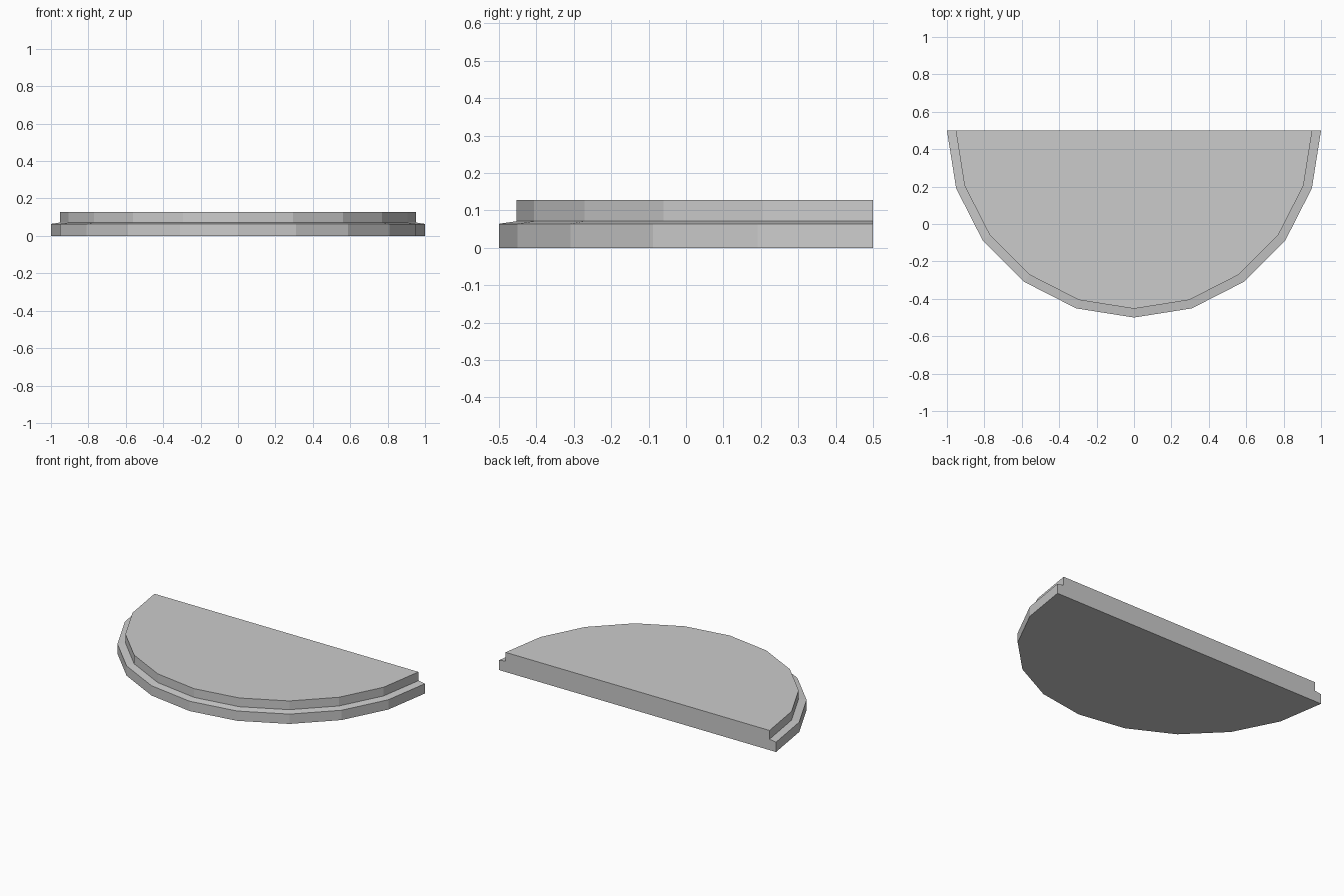
import bpy
import bmesh
from math import cos, sin, pi

cube = bpy.data.objects.get("Cube")
if cube:
    bpy.data.objects.remove(cube, do_unlink=True)

SEGMENTS = 10
BACK_Y = 0.5
# Side profile as (radius, height): outer wall, sloped ledge, raised wall
PROFILE = [(1.0, 0.0), (1.0, 0.064), (0.953, 0.071), (0.953, 0.128)]

grey = bpy.data.materials.new("light_grey")
grey.use_nodes = True
colour = (0.6, 0.6, 0.6, 1.0)
grey.diffuse_color = colour
grey.node_tree.nodes["Principled BSDF"].inputs["Base Color"].default_value = colour


def half_ring(bm, radius, height):
    """Half circle of vertices bulging towards the front."""
    return [bm.verts.new((radius * cos(pi * i / SEGMENTS),
                          BACK_Y - radius * sin(pi * i / SEGMENTS),
                          height)) for i in range(SEGMENTS + 1)]


bm = bmesh.new()
rings = [half_ring(bm, r, z) for r, z in PROFILE]

# Curved walls and ledge
for low, high in zip(rings, rings[1:]):
    for i in range(SEGMENTS):
        bm.faces.new((low[i], low[i + 1], high[i + 1], high[i]))

# Underside, top and flat stepped back
bm.faces.new(rings[0])
bm.faces.new(rings[-1])
bm.faces.new([r[0] for r in rings] + [r[-1] for r in reversed(rings)])
bmesh.ops.recalc_face_normals(bm, faces=bm.faces)

mesh = bpy.data.meshes.new("half_round_step")
bm.to_mesh(mesh)
bm.free()
mesh.materials.append(grey)
step = bpy.data.objects.new("half_round_step", mesh)
bpy.context.collection.objects.link(step)
